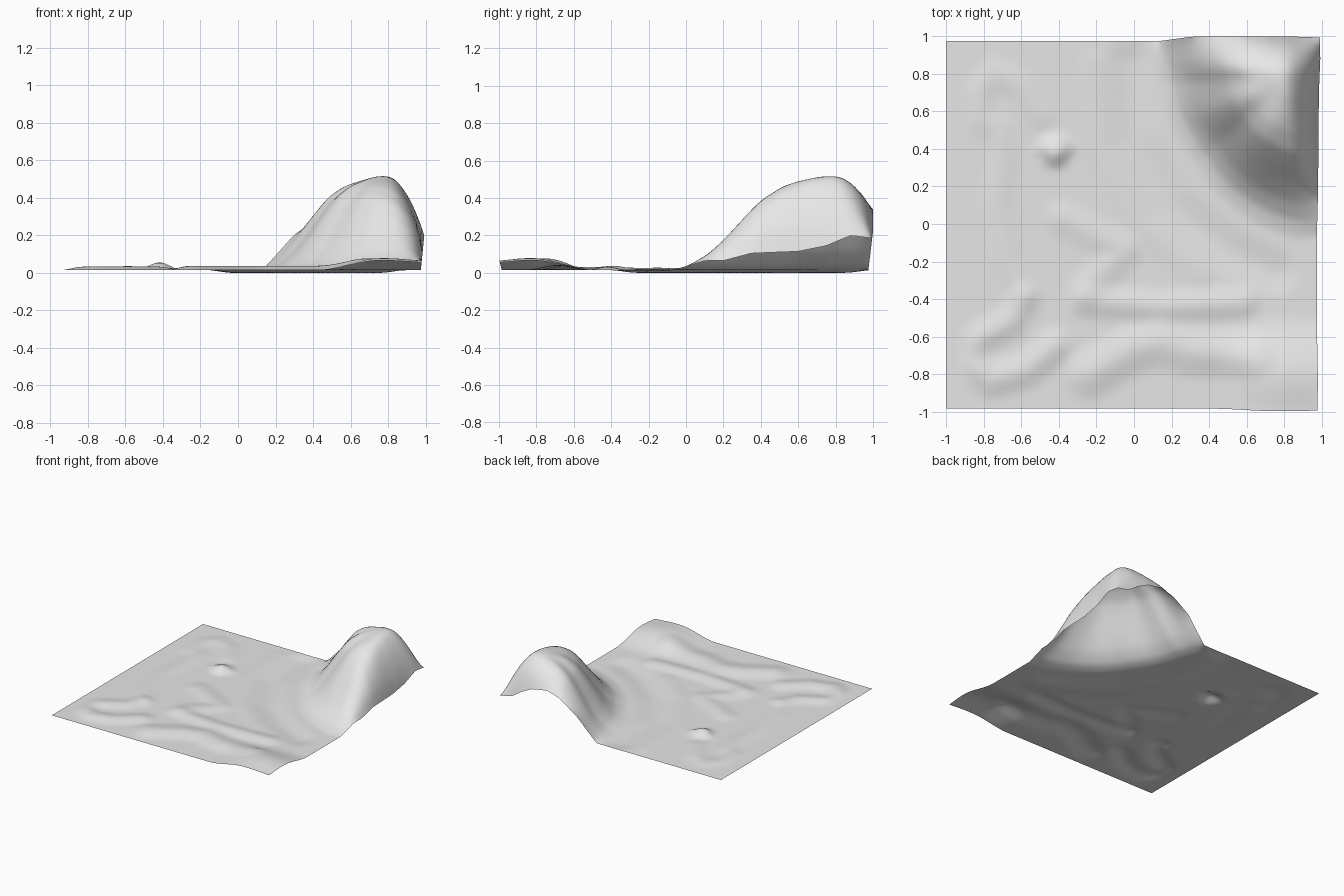
import bpy, bmesh, math
from mathutils import Vector

cube = bpy.data.objects.get("Cube")
if cube:
    bpy.data.objects.remove(cube)

X0, X1, Y0, Y1 = -1.0, 0.975, -0.985, 0.975
GROUND = 0.018
CELLS = 100


def clamp(v):
    return max(0.0, min(1.0, v))


def smooth(v):
    v = clamp(v)
    return v * v * (3 - 2 * v)


def curve(points, v):
    """Linear lookup through sorted (input, output) pairs."""
    if v <= points[0][0]:
        return points[0][1]
    for (a, p), (b, q) in zip(points, points[1:]):
        if v <= b:
            return p + (q - p) * (v - a) / (b - a)
    return points[-1][1]


def path_distance(path, p):
    best = 9.0
    for a, b in zip(path, path[1:]):
        a, b = Vector(a), Vector(b)
        d = b - a
        t = clamp((p - a).dot(d) / d.length_squared)
        best = min(best, (p - a - d * t).length)
    return best


# Raised ridges and shallow channels: height, half width, path
STROKES = [
    (0.010, 0.11, [(-.72, .5), (-.82, .56), (-.83, .7), (-.74, .8), (-.6, .74), (-.5, .58)]),
    (0.010, 0.11, [(-.7, .4), (-.73, .1), (-.68, -.2), (-.6, -.36)]),
    (0.018, 0.11, [(-.58, -.4), (-.66, -.52), (-.86, -.63)]),
    (0.020, 0.12, [(-.88, -.75), (-.76, -.83), (-.58, -.78), (-.42, -.65)]),
    (0.013, 0.12, [(-.38, .03), (-.05, -.14), (-.25, -.34)]),
    (0.018, 0.11, [(-.27, -.41), (.15, -.44), (.58, -.42)]),
    (0.024, 0.16, [(-.24, -.8), (-.02, -.67), (.14, -.63), (.3, -.68), (.62, -.7)]),
    (-0.015, 0.15, [(-.02, .85), (.0, .45), (.2, .1), (.5, -.14), (.75, -.26)]),
    (0.005, 0.10, [(-.22, .85), (-.2, .4), (.02, .0), (.35, -.27)]),
]

# Hill profiles: slope by distance, footprint by direction, open edges
SLOPE = [(0, .508), (.15, .5), (.3, .472), (.4, .445), (.53, .385), (.64, .295),
         (.77, .18), (.88, .09), (1.0, .025), (1.12, 0)]
FOOT = [(-100, .81), (-88, .76), (-70, .69), (-45, .61), (-32, .60), (-5, .61),
        (14, .67), (30, .72)]
EAST_EDGE = [(-.06, 0), (.1, .05), (.2, .05), (.35, .09), (.6, .10), (.75, .13),
             (.88, .185), (1, .165)]
BACK_EDGE = [(.13, 0), (.22, .1), (.3, .19), (.45, .29), (.56, .325), (.7, .30),
             (.8, .25), (.88, .2), (1, .16)]


def hill(x, y):
    dx, dy = .82 - x, y - .8
    angle = math.degrees(math.atan2(dy, dx))
    r = math.hypot(dx, dy) / curve(FOOT, angle if angle < 90 else 30)
    h = curve(SLOPE, r)
    # gullies running down the south-west face
    face = smooth((r - .2) / .3) * smooth((1 - r) / .3)
    h += .010 * face * math.sin(math.radians(angle) * 9)
    # rounded fall to the back edge, steep fall to the east edge
    h += (curve(BACK_EDGE, x) - h) * clamp((y - .72) / .255) ** 4
    return h + (curve(EAST_EDGE, y) - h) * clamp((x - .75) / .225) ** 3


def plateau(x, y):
    h = .064 * smooth((x - .42) / .33) * smooth((-.48 - y) / .34)
    return h * (1 - .2 * smooth((x - .8) / .2)) * (1 - .2 * smooth((-y - .85) / .14))


def height(x, y):
    p = Vector((x, y))
    z = GROUND + hill(x, y) + plateau(x, y)
    fade = smooth((.95 - abs(x)) / .12) * (1 - smooth(hill(x, y) / .1))
    for amount, width, path in STROKES:
        z += fade * amount * (1 - smooth(path_distance(path, p) / width))
    # small knoll, steeper on its south side
    reach = .10 if y < .38 else .13
    return z + .045 * (1 - smooth(math.hypot(x + .42, y - .38) / reach))


# Terrain sheet
bm = bmesh.new()
bmesh.ops.create_grid(bm, x_segments=CELLS, y_segments=CELLS, size=1)
for v in bm.verts:
    x = X0 + (X1 - X0) * (v.co.x + 1) / 2
    y = Y0 + (Y1 - Y0) * (v.co.y + 1) / 2
    v.co = (x, y, height(x, y))
for _ in range(3):
    inner = [v for v in bm.verts if not v.is_boundary]
    bmesh.ops.smooth_vert(bm, verts=inner, factor=.4,
                          use_axis_x=False, use_axis_y=False, use_axis_z=True)
# Raised edges lean slightly outward
for v in bm.verts:
    lift = clamp((v.co.z - GROUND) / .2)
    v.co.x += .02 * lift * smooth((v.co.x - .85) / .12)
    v.co.y += .024 * lift * smooth((v.co.y - .85) / .12)
    v.co.y -= .05 * lift * smooth((-.85 - v.co.y) / .13)
low = min(v.co.z for v in bm.verts)
for v in bm.verts:
    v.co.z -= low
mesh = bpy.data.meshes.new("terrain")
bm.to_mesh(mesh)
bm.free()
terrain = bpy.data.objects.new("terrain", mesh)
bpy.context.collection.objects.link(terrain)

# Plain grey surface
GREY = (.8, .8, .8, 1)
mat = bpy.data.materials.new("light_grey")
mat.use_nodes = True
mat.diffuse_color = GREY
mat.node_tree.nodes["Principled BSDF"].inputs["Base Color"].default_value = GREY
mesh.materials.append(mat)
for poly in mesh.polygons:
    poly.use_smooth = True
